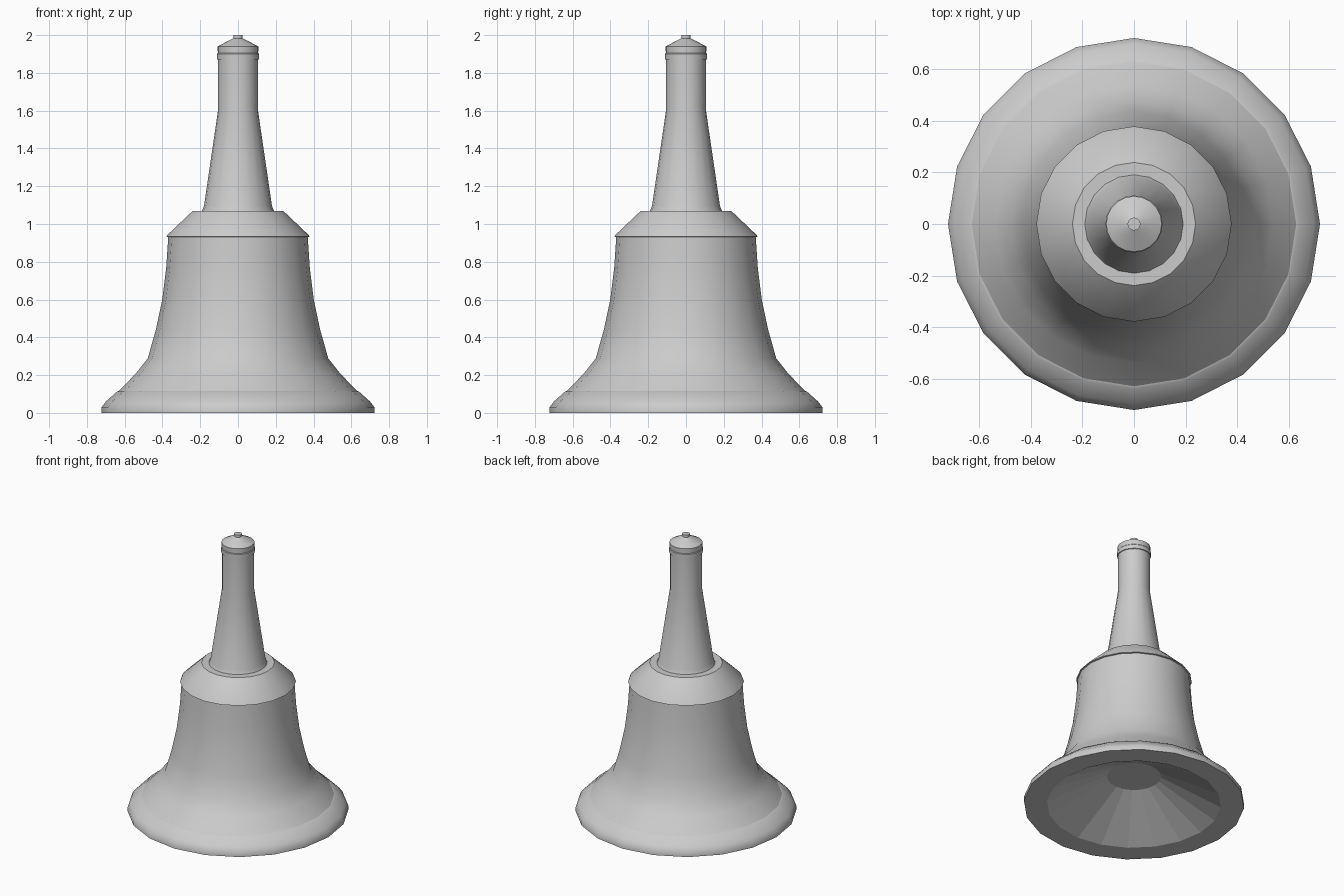
import bpy, bmesh, math

if "Cube" in bpy.data.objects:
    bpy.data.objects.remove(bpy.data.objects["Cube"])

SIDES = 20


def lathe(name, profile, smooth=True, cap_start=False, cap_end=False, angle=30):
    """Revolve (radius, z) points around z; profiles run bottom to top on outer surfaces."""
    bm = bmesh.new()
    rings = []
    for r, z in profile:
        rings.append([bm.verts.new((r * math.cos(math.tau * i / SIDES),
                                    r * math.sin(math.tau * i / SIDES), z))
                      for i in range(SIDES)])
    for a, b in zip(rings, rings[1:]):
        for i in range(SIDES):
            j = (i + 1) % SIDES
            bm.faces.new((a[i], a[j], b[j], b[i]))
    if cap_start:
        bm.faces.new(rings[0][::-1])
    if cap_end:
        bm.faces.new(rings[-1])
    mesh = bpy.data.meshes.new(name)
    bm.to_mesh(mesh)
    bm.free()
    ob = bpy.data.objects.new(name, mesh)
    bpy.context.collection.objects.link(ob)
    if smooth:
        bpy.ops.object.select_all(action='DESELECT')
        ob.select_set(True)
        bpy.context.view_layer.objects.active = ob
        bpy.ops.object.shade_smooth_by_angle(angle=math.radians(angle))
    return ob


# Rounded lip at the mouth, with a small step where it meets the bell
lathe("bell_lip", [(0.57, 0), (0.722, 0), (0.722, 0.03), (0.70, 0.06),
                   (0.64, 0.113), (0.63, 0.116)], angle=50)

# Flared bell wall
lathe("bell_body", [(0.63, 0.116), (0.54, 0.21), (0.478, 0.288), (0.435, 0.44),
                    (0.401, 0.60), (0.38, 0.77), (0.369, 0.935)], angle=40)

# Sloped shoulder with a flat top
lathe("bell_shoulder", [(0.366, 0.93), (0.379, 0.933), (0.376, 0.94),
                        (0.239, 1.07), (0.15, 1.07)])

# Shallow faceted hollow with a flat ceiling
lathe("bell_hollow", [(0.177, 0.21), (0.57, 0)], smooth=False, cap_start=True)

# Tapered handle
lathe("handle", [(0.191, 1.07), (0.18, 1.095), (0.106, 1.60), (0.106, 1.875)])

# Collar rings and conical cap
lathe("handle_collar", [(0.104, 1.87), (0.111, 1.872), (0.111, 1.90),
                        (0.107, 1.905), (0.108, 1.94), (0.025, 1.983)])

# Finial button
lathe("finial", [(0.025, 1.978), (0.025, 2.0)], cap_end=True)
